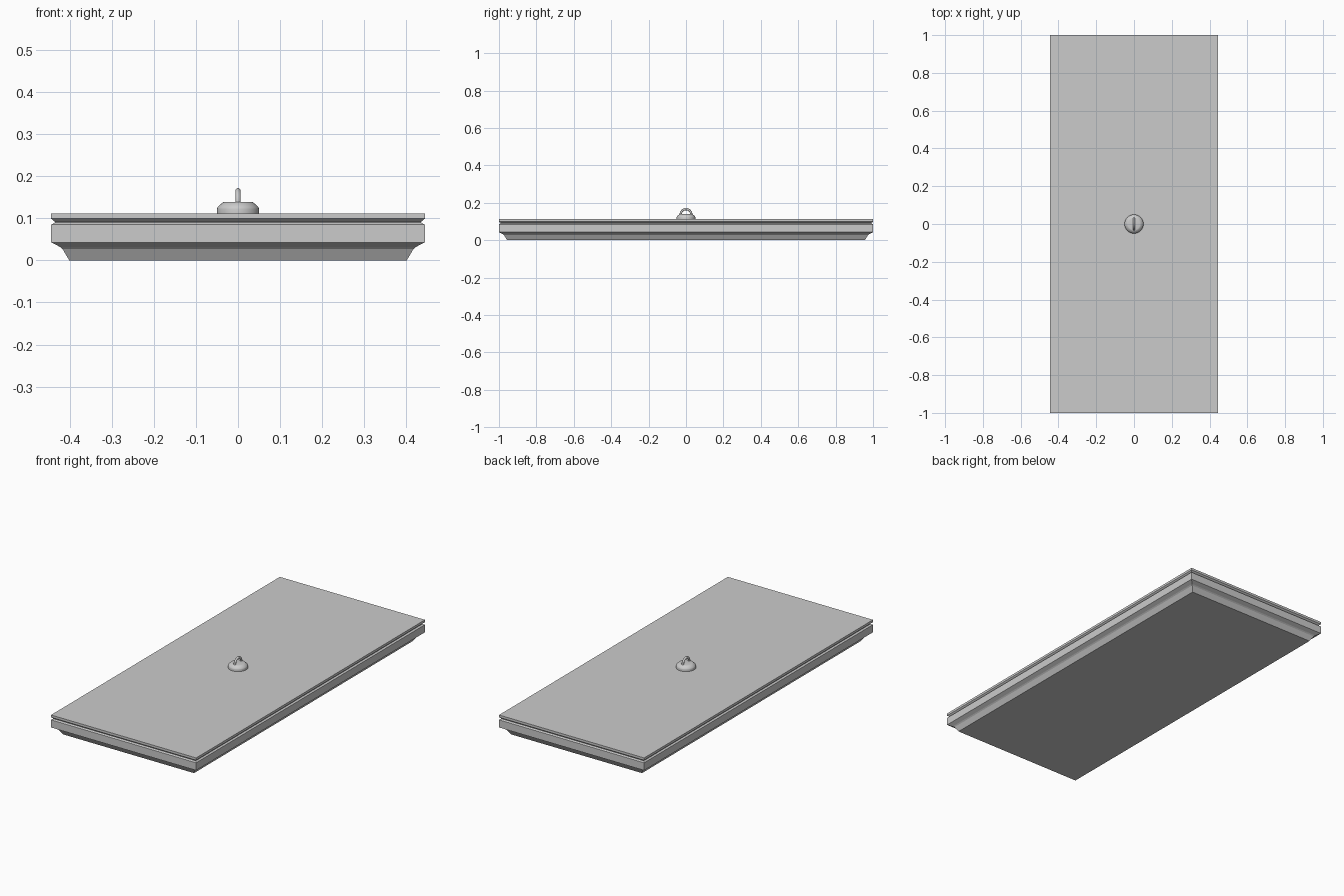
import bpy, bmesh, math

if "Cube" in bpy.data.objects:
    bpy.data.objects.remove(bpy.data.objects["Cube"])

HX, HY = 0.444, 1.0  # half extents of the slab


def make_object(name, bm):
    bmesh.ops.recalc_face_normals(bm, faces=bm.faces)
    mesh = bpy.data.meshes.new(name)
    bm.to_mesh(mesh)
    bm.free()
    obj = bpy.data.objects.new(name, mesh)
    bpy.context.collection.objects.link(obj)
    return obj


def loft(name, rings, closed=False):
    """Skin a list of point rings; cap both ends."""
    bm = bmesh.new()
    loops = [[bm.verts.new(p) for p in ring] for ring in rings]
    n = len(loops[0])
    for a, b in zip(loops, loops[1:]):
        for i in range(n):
            j = (i + 1) % n
            bm.faces.new((a[i], a[j], b[j], b[i]))
    bm.faces.new(loops[0])
    bm.faces.new(loops[-1])
    return make_object(name, bm)


def rectangle(inset, z):
    x, y = HX - inset, HY - inset
    return [(-x, -y, z), (x, -y, z), (x, y, z), (-x, y, z)]


def circle(r, z, n=32):
    return [(r * math.cos(2 * math.pi * i / n), r * math.sin(2 * math.pi * i / n), z)
            for i in range(n)]


def smooth(obj, angle):
    bpy.ops.object.select_all(action='DESELECT')
    obj.select_set(True)
    bpy.context.view_layer.objects.active = obj
    bpy.ops.object.shade_smooth_by_angle(angle=math.radians(angle))


# Slab: moulded foot, straight band, groove and top lip (inset, height)
slab_profile = [(0.043, 0.0), (0.027, 0.027), (0.021, 0.032), (0.0, 0.043),
                (0.0, 0.085), (0.009, 0.090), (0.009, 0.0915),
                (0.0, 0.099), (0.0, 0.112)]
loft("lid_slab", [rectangle(i, z) for i, z in slab_profile])

# Round handle base with a rounded shoulder (radius, height)
base_profile = [(0.050, 0.112), (0.050, 0.122), (0.049, 0.126), (0.043, 0.132),
                (0.036, 0.138), (0.032, 0.139)]
smooth(loft("handle_base", [circle(r, z) for r, z in base_profile]), 40)

# Half-ring handle standing along the length of the slab
MAJOR, MINOR, CENTRE_Z, STEPS, SIDES = 0.028, 0.006, 0.138, 20, 12
arch = []
for s in range(STEPS + 1):
    t = math.pi * s / STEPS
    ring = []
    for k in range(SIDES):
        a = 2 * math.pi * k / SIDES
        r = MAJOR + MINOR * math.cos(a)
        ring.append((MINOR * math.sin(a), r * math.cos(t), CENTRE_Z + r * math.sin(t)))
    arch.append(ring)
smooth(loft("ring_handle", arch), 50)
